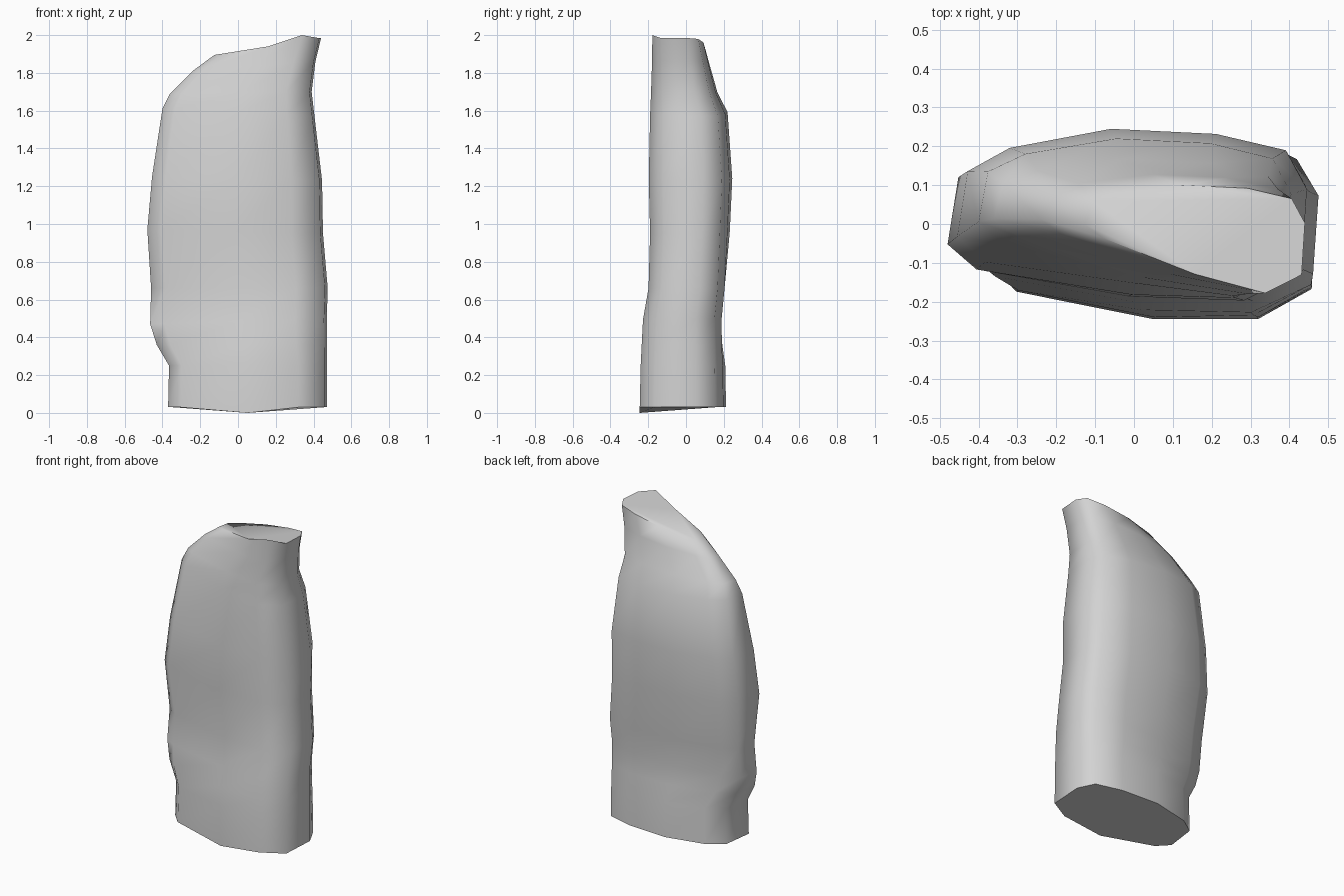
import bpy, bmesh, math

cube = bpy.data.objects.get("Cube")
if cube:
    bpy.data.objects.remove(cube, do_unlink=True)

# Plain grey material
grey = bpy.data.materials.new("plain grey")
grey.use_nodes = True
colour = (0.65, 0.65, 0.65, 1)
grey.diffuse_color = colour
grey.node_tree.nodes["Principled BSDF"].inputs["Base Color"].default_value = colour

# Cross-section: across (0 right end to 1 left end), depth (-1 front to 1 back)
SECTION = [(.08, -.69), (.5, -1), (.82, -1), (.985, -.66), (1, .3), (.94, .75),
           (.74, .94), (.44, 1), (.15, .76), (.03, .46), (0, -.38)]
LOWEST, HIGHEST = 1, 2

# Rings: z at both ends, x range, y range, front slant, pinch of the right end
RINGS = [
    (.03, .03, -.37, .47, -.245, .212, 0, 0),
    (.25, .25, -.365, .47, -.24, .208, 0, 0),
    (.36, .36, -.43, .47, -.236, .206, .01, .2),
    (.47, .5, -.465, .47, -.23, .206, .03, .35),
    (.66, .66, -.46, .475, -.2, .22, .03, .25),
    (.97, .95, -.48, .45, -.19, .232, .01, 0),
    (1.25, 1.23, -.455, .445, -.197, .245, .04, 0),
    (1.61, 1.57, -.4, .405, -.19, .22, .1, 0),
    (1.69, 1.7, -.36, .39, -.185, .167, .13, 0),
    (1.81, 1.86, -.24, .41, -.18, .128, .14, 0),
    (1.895, 1.985, -.125, .44, -.178, .1, .13, 0),
]


def make_ring(bm, z0, z1, x0, x1, front, back, slant, pinch):
    verts = []
    for t, v in SECTION:
        v *= 1 - pinch * (1 - t) ** 2
        y = front + (back - front) * (v + 1) / 2
        y += slant * max(0, 1 - t / .8) * (1 - v) / 2
        verts.append(bm.verts.new((x0 + (x1 - x0) * t, y, z0 + (z1 - z0) * t)))
    return verts


# Lofted body
bm = bmesh.new()
rings = [make_ring(bm, *r) for r in RINGS]
rings[0][LOWEST].co.z = 0
rings[-1][HIGHEST].co.z = 2
n = len(SECTION)
for low, high in zip(rings, rings[1:]):
    for i in range(n):
        j = (i + 1) % n
        bm.faces.new((low[i], low[j], high[j], high[i]))

# Flat cut ends
bm.faces.new(rings[0][::-1])
bm.faces.new(rings[-1])
bmesh.ops.recalc_face_normals(bm, faces=bm.faces)

mesh = bpy.data.meshes.new("body")
bm.to_mesh(mesh)
bm.free()
mesh.materials.append(grey)
body = bpy.data.objects.new("body", mesh)
bpy.context.collection.objects.link(body)

# Smooth sides, sharp cut ends
bpy.ops.object.select_all(action='DESELECT')
body.select_set(True)
bpy.context.view_layer.objects.active = body
bpy.ops.object.shade_smooth_by_angle(angle=math.radians(66))
